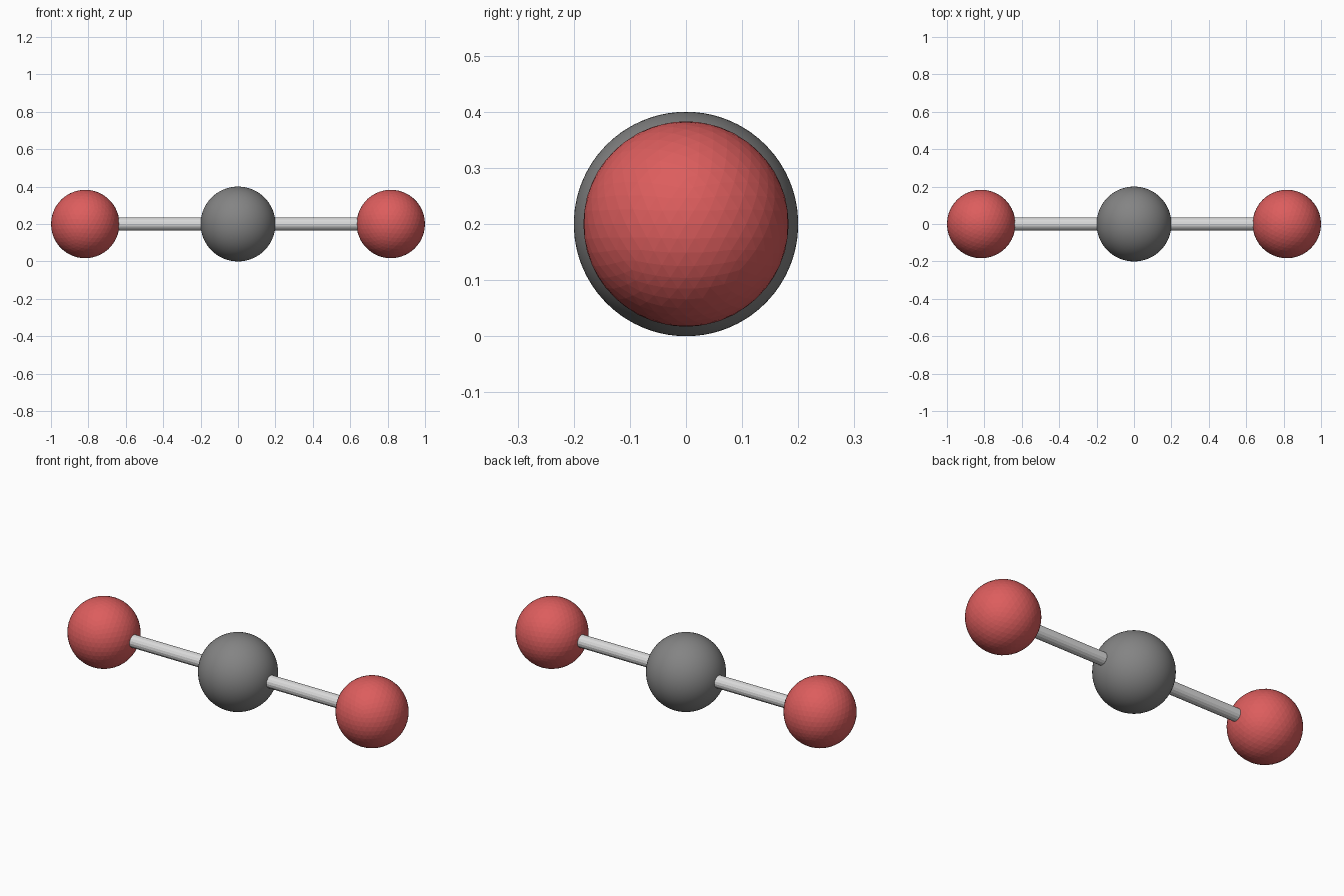
import bpy
from math import pi

if "Cube" in bpy.data.objects:
    bpy.data.objects.remove(bpy.data.objects["Cube"], do_unlink=True)

CORE_R = 0.2       # centre ball radius, also the height of the axis
END_R = 0.183      # end ball radius
END_X = 1 - END_R  # end ball distance from the centre
ROD_R = 0.034


def material(name, rgb):
    mat = bpy.data.materials.new(name)
    mat.use_nodes = True
    color = (*rgb, 1)
    mat.diffuse_color = color
    mat.node_tree.nodes["Principled BSDF"].inputs["Base Color"].default_value = color
    return mat


def finish(name, mat):
    obj = bpy.context.object
    obj.name = obj.data.name = name
    obj.data.materials.append(mat)
    return obj


def ball(name, x, radius, detail, mat):
    bpy.ops.mesh.primitive_ico_sphere_add(
        subdivisions=detail, radius=radius, location=(x, 0, CORE_R))
    return finish(name, mat)


red = material("red", (0.72, 0.11, 0.11))
grey = material("grey", (0.23, 0.23, 0.23))
light_grey = material("light grey", (0.70, 0.70, 0.70))

# Smooth centre ball
ball("centre_ball", 0, CORE_R, 5, grey)
bpy.ops.object.shade_smooth()

# Faceted end balls and the rods that join them to the centre
for side, sign in (("left", 1), ("right", -1)):
    ball(side + "_end_ball", sign * END_X, END_R, 4, red)
    bpy.ops.mesh.primitive_cylinder_add(
        vertices=16, radius=ROD_R, depth=END_X,
        location=(sign * END_X / 2, 0, CORE_R), rotation=(0, pi / 2, 0))
    finish(side + "_rod", light_grey)
